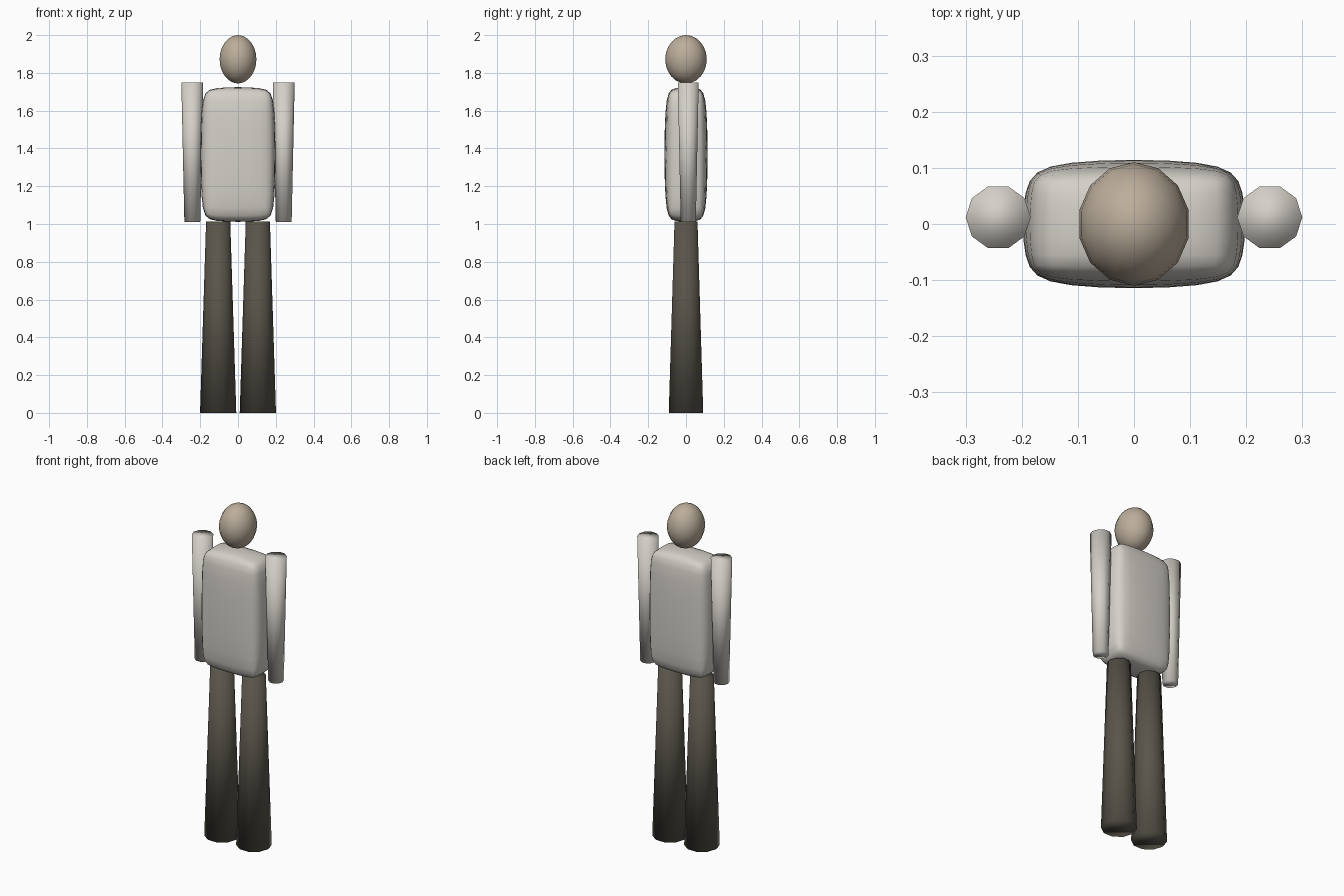
import bpy, bmesh, math
from mathutils import Matrix

if "Cube" in bpy.data.objects:
    bpy.data.objects.remove(bpy.data.objects["Cube"])


def material(name, rgb):
    m = bpy.data.materials.new(name)
    m.diffuse_color = (*rgb, 1)
    m.use_nodes = True
    m.node_tree.nodes["Principled BSDF"].inputs["Base Color"].default_value = m.diffuse_color
    return m


def make(name, bm, mat, loc):
    me = bpy.data.meshes.new(name)
    bm.to_mesh(me)
    bm.free()
    me.polygons.foreach_set("use_smooth", [True] * len(me.polygons))
    me.materials.append(mat)
    ob = bpy.data.objects.new(name, me)
    ob.location = loc
    bpy.context.collection.objects.link(ob)
    return ob


def limb(name, x, y, z0, z1, r0, r1, mat):
    # ten-sided tapered cylinder with corners on the x axis
    bm = bmesh.new()
    bmesh.ops.create_cone(bm, cap_ends=True, segments=10, radius1=r0, radius2=r1,
                          depth=z1 - z0, matrix=Matrix.Rotation(math.pi / 2, 4, 'Z'))
    return make(name, bm, mat, (x, y, (z0 + z1) / 2))


skin = material("skin", (0.50, 0.42, 0.33))
shirt = material("shirt", (0.66, 0.63, 0.58))
trousers = material("trousers", (0.10, 0.09, 0.07))

# Head
bm = bmesh.new()
bmesh.ops.create_uvsphere(bm, u_segments=14, v_segments=12, radius=1,
                          matrix=Matrix.Diagonal((0.1, 0.11, 0.128, 1)))
make("head", bm, skin, (0, 0, 1.872))

# Torso: chamfered box, softened by subdivision
bm = bmesh.new()
bmesh.ops.create_cube(bm, size=2, matrix=Matrix.Diagonal((0.202, 0.118, 0.36, 1)))
bmesh.ops.bevel(bm, geom=bm.edges[:], offset=0.045, offset_type='OFFSET',
                segments=1, affect='EDGES', profile=0.5)
torso = make("torso", bm, shirt, (0, 0, 1.368))
sub = torso.modifiers.new("soften", 'SUBSURF')
sub.levels = sub.render_levels = 2

# Arms and legs
for side, s in (("left", 1), ("right", -1)):
    limb(side + "_arm", s * 0.242, 0.012, 1.01, 1.75, 0.042, 0.058, shirt)
    limb(side + "_leg", s * 0.105, 0, 0, 1.012, 0.096, 0.064, trousers)
